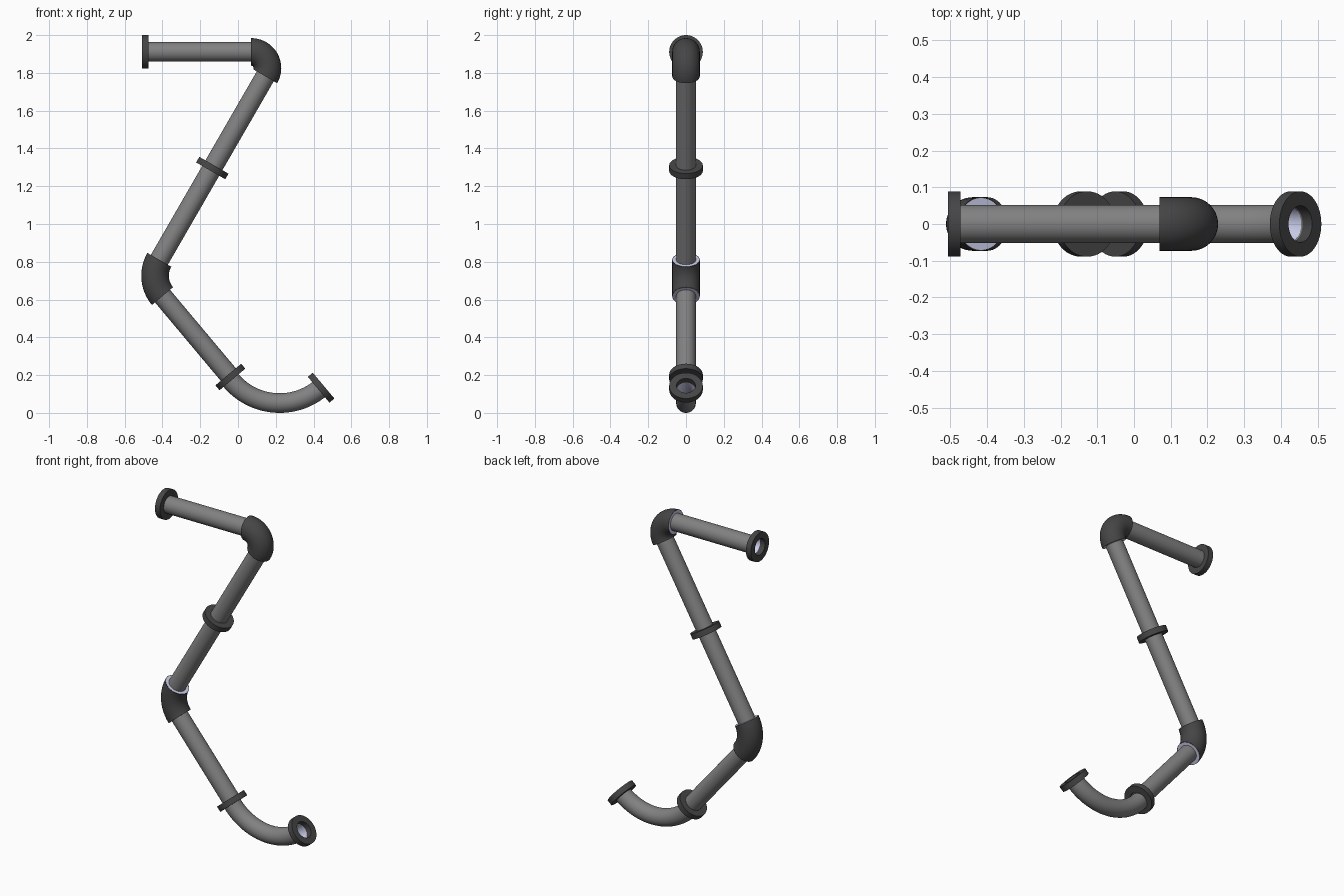
import bpy, bmesh
from math import sin, cos, pi, radians
from mathutils import Vector

if "Cube" in bpy.data.objects:
    bpy.data.objects.remove(bpy.data.objects["Cube"])

SIDES = 48
PIPE_R, ELBOW_R, FLANGE_R, BORE_R = 0.052, 0.073, 0.089, 0.050
FLANGE_T = 0.034
INSERT = 0.02


def material(name, rgb):
    m = bpy.data.materials.new(name)
    m.diffuse_color = (*rgb, 1)
    m.use_nodes = True
    m.node_tree.nodes["Principled BSDF"].inputs["Base Color"].default_value = m.diffuse_color
    return m


GREY = material("pipe_grey", (0.22, 0.22, 0.22))
DARK = material("fitting_dark", (0.06, 0.06, 0.06))
PALE = material("inside_pale", (0.62, 0.64, 0.86))


def heading(deg):
    """Unit direction in the XZ plane."""
    a = radians(deg)
    return Vector((cos(a), 0, sin(a)))


def sweep(name, rings, mat, loop=False, inward=False):
    """Skin circles given as (centre, heading in degrees, radius)."""
    bm = bmesh.new()
    rows = []
    for c, deg, r in rings:
        side = heading(deg + 90)
        rows.append([bm.verts.new(c + side * (r * cos(2 * pi * i / SIDES))
                                  + Vector((0, r * sin(2 * pi * i / SIDES), 0)))
                     for i in range(SIDES)])
    pairs = list(zip(rows, rows[1:])) + ([(rows[-1], rows[0])] if loop else [])
    for a, b in pairs:
        for i in range(SIDES):
            j = (i + 1) % SIDES
            bm.faces.new((a[j], a[i], b[i], b[j]))
    # Make the wall face outwards, or inwards for linings
    f = bm.faces[:][0]
    f.normal_update()
    if (f.normal.dot(f.calc_center_median() - rings[0][0]) < 0) != inward:
        bmesh.ops.reverse_faces(bm, faces=bm.faces[:])
    me = bpy.data.meshes.new(name)
    bm.to_mesh(me)
    bm.free()
    me.materials.append(mat)
    ob = bpy.data.objects.new(name, me)
    bpy.context.collection.objects.link(ob)
    for o in bpy.context.selected_objects:
        o.select_set(False)
    bpy.context.view_layer.objects.active = ob
    ob.select_set(True)
    bpy.ops.object.shade_smooth_by_angle(angle=radians(35))


def pipe(name, a, b, deg, r=PIPE_R, mat=GREY, inward=False):
    sweep(name, [(a, deg, r), (b, deg, r)], mat, inward=inward)


def arc(start, deg, turn, R, r, steps):
    """Rings along an arc; positive turn is anticlockwise."""
    s = 1 if turn > 0 else -1
    centre = start + heading(deg + 90 * s) * R
    angles = [deg + turn * i / steps for i in range(steps + 1)]
    return [(centre - heading(d + 90 * s) * R, d, r) for d in angles]


def elbow(name, start, deg, turn, R):
    """Dark elbow sleeve with pale end rims; returns the end of its axis."""
    rings = arc(start, deg, turn, R, ELBOW_R, 20)
    sweep(name, rings, DARK)
    for tag, (c, d, _) in (("start", rings[0]), ("end", rings[-1])):
        sweep(f"{name}_{tag}_rim", [(c, d, ELBOW_R - 0.001), (c, d, PIPE_R)], PALE)
    return rings[-1][0]


def flange(name, c, deg):
    h = heading(deg) * FLANGE_T / 2
    sweep(name, [(c - h, deg, FLANGE_R), (c + h, deg, FLANGE_R),
                 (c + h, deg, BORE_R), (c - h, deg, BORE_R)], DARK, loop=True)


# Top inlet flange, straight pipe with pale lining, and tight elbow
inlet = Vector((-0.490, 0, 1.911))
e1 = Vector((0.07, 0, 1.911))
flange("inlet_flange", inlet, 0)
pipe("top_pipe", inlet, e1 + heading(0) * INSERT, 0)
pipe("top_pipe_lining", inlet + heading(0) * FLANGE_T / 2, e1, 0, BORE_R, PALE, True)
e1_end = elbow("upper_elbow", e1, 0, -120, 0.086)

# Long slanted pipe with a flange at the middle
e2 = e1_end + heading(240) * 1.122
pipe("slanted_pipe", e1_end - heading(240) * INSERT, e2 + heading(240) * INSERT, 240)
flange("middle_flange", e1_end + heading(240) * 0.561, 240)

# Wider elbow and lower pipe
e2_end = elbow("lower_elbow", e2, 240, 70, 0.168)
low = e2_end + heading(310) * 0.563
pipe("lower_pipe", e2_end - heading(310) * INSERT, low, 310)
flange("lower_flange", low - heading(310) * 0.004, 310)

# Curved outlet pipe, set so its underside rests on the ground
R = (0.437 - low.x) / (sin(radians(50)) + sin(radians(40)))
start = Vector((low.x, 0, PIPE_R + R * (1 - cos(radians(50)))))
rings = arc(start, 310, 90, R, PIPE_R, 32)
sweep("outlet_bend", rings, GREY)
flange("outlet_flange", rings[-1][0] + heading(40) * 0.004, 40)
sweep("outlet_bend_lining", arc(start, 310, 87.5, R, BORE_R - 0.001, 32), PALE, inward=True)
